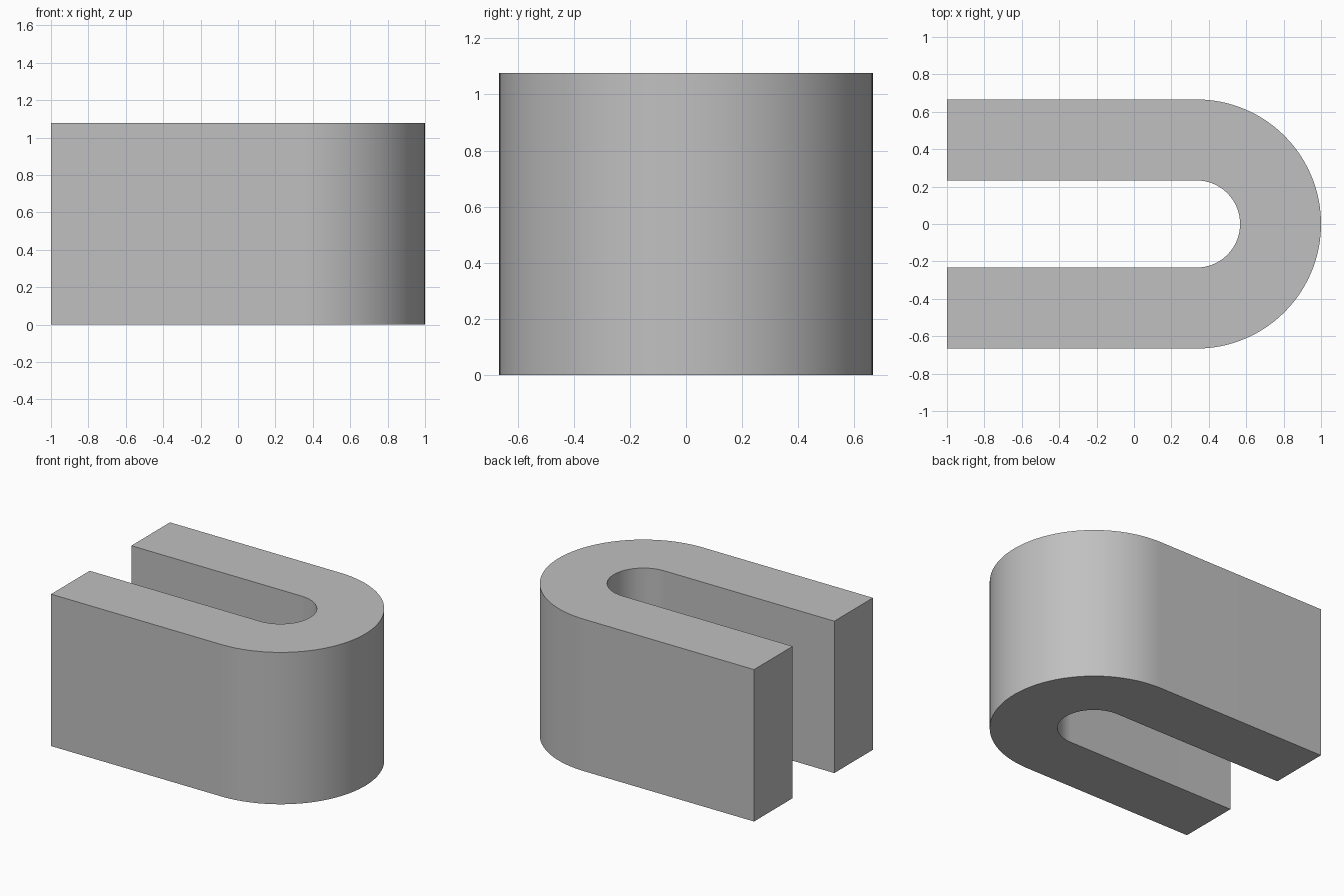
import bpy
import bmesh
from math import cos, sin, pi

cube = bpy.data.objects.get("Cube")
if cube:
    bpy.data.objects.remove(cube, do_unlink=True)

OUTER, INNER = 0.666, 0.233
HEIGHT = 1.077
END_X, BEND_X = -1.0, 1.0 - OUTER
STEPS = 64

# Plain grey material
grey = bpy.data.materials.new("plain_grey")
grey.use_nodes = True
colour = (0.53, 0.53, 0.53, 1)
grey.diffuse_color = colour
grey.node_tree.nodes["Principled BSDF"].inputs["Base Color"].default_value = colour


def u_path(radius):
    """Straight leg, half-circle bend, straight leg back."""
    angles = [-pi / 2 + pi * i / STEPS for i in range(STEPS + 1)]
    bend = [(BEND_X + radius * cos(a), radius * sin(a)) for a in angles]
    return [(END_X, -radius)] + bend + [(END_X, radius)]


# U-shaped block: strip of quads between both paths, extruded upward
bm = bmesh.new()
outer, inner = ([bm.verts.new((x, y, 0)) for x, y in u_path(r)] for r in (OUTER, INNER))
for i in range(len(outer) - 1):
    bm.faces.new((outer[i], outer[i + 1], inner[i + 1], inner[i]))
result = bmesh.ops.extrude_face_region(bm, geom=bm.faces[:], use_keep_orig=True)
top = [v for v in result["geom"] if isinstance(v, bmesh.types.BMVert)]
bmesh.ops.translate(bm, verts=top, vec=(0, 0, HEIGHT))
bmesh.ops.recalc_face_normals(bm, faces=bm.faces[:])

mesh = bpy.data.meshes.new("u_block")
bm.to_mesh(mesh)
bm.free()
mesh.materials.append(grey)
block = bpy.data.objects.new("u_block", mesh)
bpy.context.collection.objects.link(block)

# Smooth bend with sharp rims
bpy.ops.object.select_all(action="DESELECT")
block.select_set(True)
bpy.context.view_layer.objects.active = block
bpy.ops.object.shade_smooth_by_angle(angle=pi / 6)
